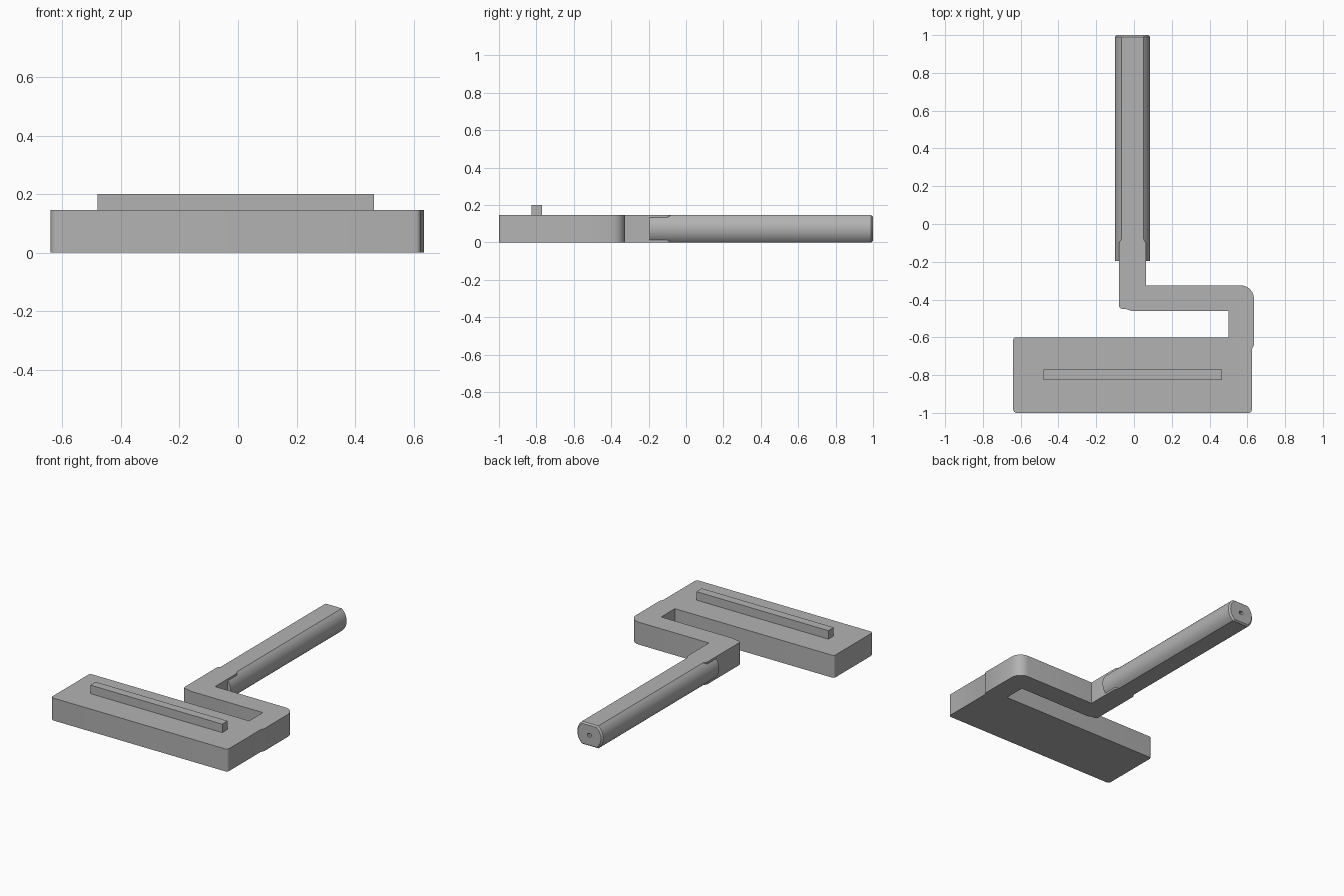
import bpy, bmesh, math
from mathutils import Vector

cube = bpy.data.objects.get("Cube")
if cube:
    bpy.data.objects.remove(cube, do_unlink=True)

grey = bpy.data.materials.new("plain grey")
grey.use_nodes = True
COLOUR = (0.45, 0.45, 0.45, 1)
grey.diffuse_color = COLOUR
grey.node_tree.nodes["Principled BSDF"].inputs["Base Color"].default_value = COLOUR


def finish(name, bm):
    bmesh.ops.recalc_face_normals(bm, faces=bm.faces)
    mesh = bpy.data.meshes.new(name)
    bm.to_mesh(mesh)
    bm.free()
    mesh.materials.append(grey)
    obj = bpy.data.objects.new(name, mesh)
    bpy.context.collection.objects.link(obj)
    bpy.ops.object.select_all(action='DESELECT')
    obj.select_set(True)
    bpy.context.view_layer.objects.active = obj
    bpy.ops.object.shade_smooth_by_angle(angle=math.radians(30))
    return obj


def rounded(corners, steps=6):
    """Replace each (x, y, radius) square corner by an arc."""
    pts = []
    for i, (x, y, r) in enumerate(corners):
        p = Vector((x, y))
        if not r:
            pts.append(p)
            continue
        a = (Vector(corners[i - 1][:2]) - p).normalized() * r
        b = (Vector(corners[(i + 1) % len(corners)][:2]) - p).normalized() * r
        for k in range(steps + 1):
            t = k / steps * math.pi / 2
            pts.append(p + a * (1 - math.sin(t)) + b * (1 - math.cos(t)))
    return pts


def extrude_outline(name, corners, z0, z1):
    bm = bmesh.new()
    face = bm.faces.new([bm.verts.new((p.x, p.y, z0)) for p in rounded(corners)])
    top = bmesh.ops.extrude_face_region(bm, geom=[face], use_keep_orig=True)["geom"]
    verts = [g for g in top if isinstance(g, bmesh.types.BMVert)]
    bmesh.ops.translate(bm, verts=verts, vec=(0, 0, z1 - z0))
    return finish(name, bm)


THICK = 0.145

# Head plate and cranked arm in one outline
extrude_outline("head_and_arm", [
    (-0.64, -1, .02), (0.625, -1, .02), (0.625, -0.66, 0), (0.635, -0.64, 0),
    (0.635, -0.325, .07), (0.063, -0.325, 0), (0.063, -0.10, 0), (0.05, -0.08, 0),
    (-0.066, -0.08, 0), (-0.08, -0.10, 0), (-0.08, -0.45, .02), (-0.045, -0.45, 0),
    (-0.015, -0.46, 0), (0.5, -0.46, 0), (0.5, -0.6, 0), (-0.64, -0.6, .015)], 0, THICK)

# Raised rib on the head
extrude_outline("rib", [(-0.48, -0.825, 0), (0.465, -0.825, 0),
                        (0.465, -0.77, 0), (-0.48, -0.77, 0)], THICK, 0.2)

# Handle: round bar with flat top and bottom, chamfered end, blind hole
RADIUS, MID = 0.093, THICK / 2
limit = math.asin(MID / RADIUS)
angles = [-limit + 2 * limit * k / 12 for k in range(13)]
angles += [a + math.pi for a in angles]
section = [(RADIUS * math.cos(a), RADIUS * math.sin(a)) for a in angles]
hole = [(0.014 * math.cos(a), 0.014 * math.sin(a)) for a in angles]

bm = bmesh.new()
rings = []
for y, pts, s in [(-0.195, section, 1), (0.99, section, 1), (1, section, 0.89),
                  (1, hole, 1), (0.9, hole, 1)]:
    rings.append([bm.verts.new((-0.008 + x * s, y, MID + z * s)) for x, z in pts])
for a, b in zip(rings, rings[1:]):
    for i in range(len(a)):
        bm.faces.new((a[i - 1], a[i], b[i], b[i - 1]))
bm.faces.new(rings[0])
bm.faces.new(rings[-1])
finish("handle", bm)
